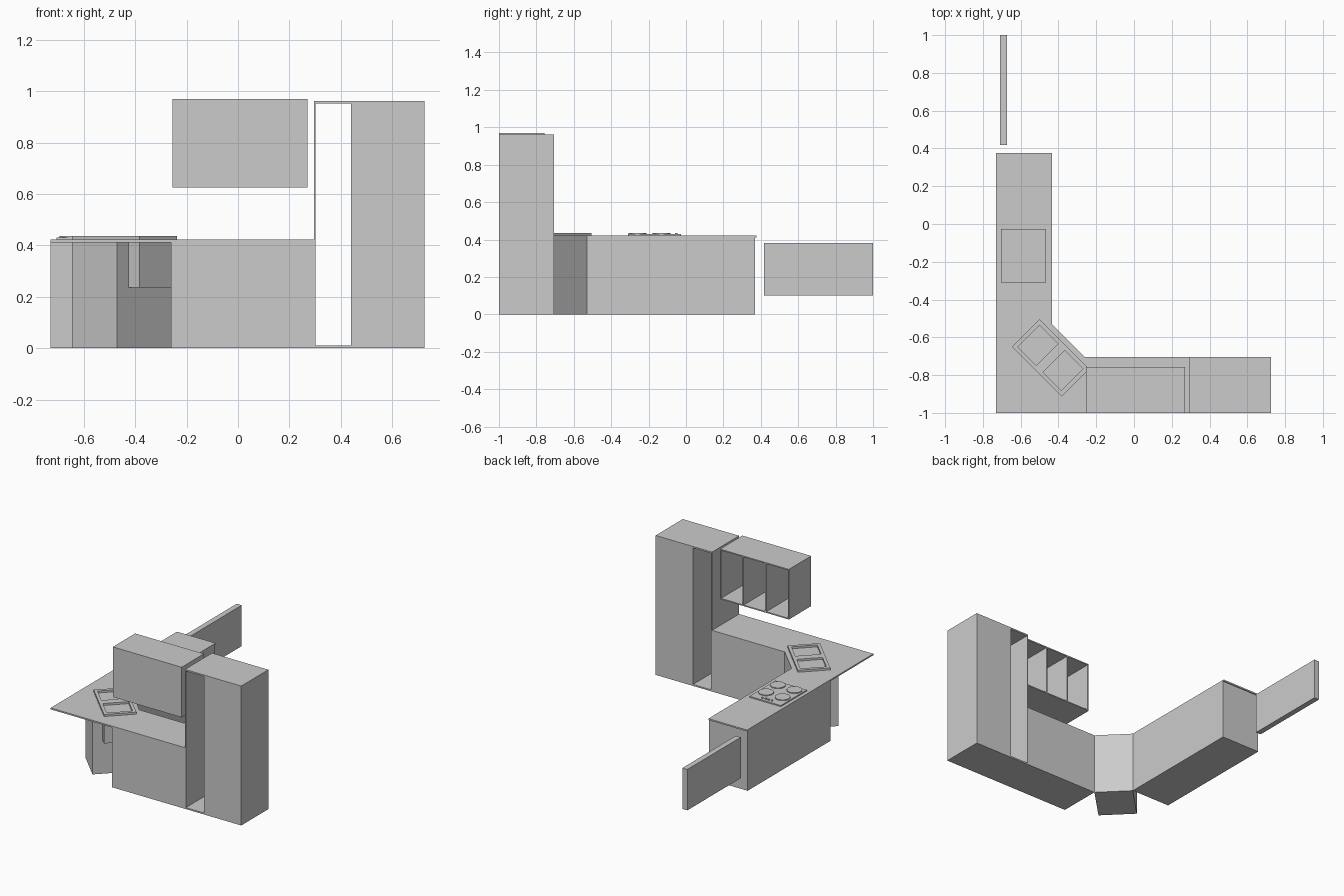
import bpy, bmesh, math
from mathutils import Matrix, Vector

cube = bpy.data.objects.get("Cube")
if cube:
    bpy.data.objects.remove(cube)

grey = bpy.data.materials.new("plain_grey")
grey.use_nodes = True
COLOUR = (0.6, 0.6, 0.6, 1)
grey.diffuse_color = COLOUR
grey.node_tree.nodes["Principled BSDF"].inputs["Base Color"].default_value = COLOUR


def finish(name, bm, matrix=None):
    bmesh.ops.recalc_face_normals(bm, faces=bm.faces)
    mesh = bpy.data.meshes.new(name)
    bm.to_mesh(mesh)
    bm.free()
    mesh.materials.append(grey)
    obj = bpy.data.objects.new(name, mesh)
    if matrix:
        obj.matrix_world = matrix
    bpy.context.collection.objects.link(obj)
    return obj


def prism(name, outline, z0, z1):
    """Upright solid with a flat outline."""
    bm = bmesh.new()
    base = bm.faces.new([bm.verts.new((x, y, z0)) for x, y in outline])
    new = bmesh.ops.extrude_face_region(bm, geom=[base], use_keep_orig=True)["geom"]
    verts = [v for v in new if isinstance(v, bmesh.types.BMVert)]
    bmesh.ops.translate(bm, verts=verts, vec=(0, 0, z1 - z0))
    return finish(name, bm)


def box(name, x0, x1, y0, y1, z0, z1):
    return prism(name, [(x0, y0), (x1, y0), (x1, y1), (x0, y1)], z0, z1)


def disc(name, x, y, z0, z1, radius, sides):
    ring = [2 * math.pi * i / sides for i in range(sides)]
    return prism(name, [(x + radius * math.cos(a), y + radius * math.sin(a)) for a in ring], z0, z1)


def slab_with_openings(name, us, vs, depth, matrix, pocket=None):
    """Slab below local z = 0; odd grid cells are pockets, or holes right through."""
    bm = bmesh.new()
    grid = [[bm.verts.new((u, v, 0)) for v in vs] for u in us]
    cells, openings = [], []
    for i in range(len(us) - 1):
        for j in range(len(vs) - 1):
            is_open = i % 2 and j % 2
            if is_open and pocket is None:
                continue
            face = bm.faces.new((grid[i][j], grid[i + 1][j], grid[i + 1][j + 1], grid[i][j + 1]))
            cells.append(face)
            if is_open:
                openings.append(face)
    new = bmesh.ops.extrude_face_region(bm, geom=cells, use_keep_orig=True)["geom"]
    back = [v for v in new if isinstance(v, bmesh.types.BMVert)]
    bmesh.ops.translate(bm, verts=back, vec=(0, 0, -depth))
    if openings:
        floors = bmesh.ops.extrude_discrete_faces(bm, faces=openings)["faces"]
        verts = list({v for f in floors for v in f.verts})
        bmesh.ops.translate(bm, verts=verts, vec=(0, 0, -pocket))
    return finish(name, bm, matrix)


LEFT, BACK, FRONT = -0.73, -1.0, -0.705
CORNER_A, CORNER_B = (-0.435, -0.53), (-0.26, FRONT)
UNDER, TOP = 0.412, 0.422

# Base cabinets: long run, short run and diagonal corner unit
box("long_base_cabinet", LEFT, CORNER_A[0], CORNER_A[1], 0.37, 0, UNDER)
box("short_base_cabinet", CORNER_B[0], 0.295, BACK, FRONT, 0, UNDER)
d = 0.21
prism("corner_cabinet", [CORNER_A, (CORNER_A[0] - d, CORNER_A[1] - d),
                         (CORNER_B[0] - d, CORNER_B[1] - d), CORNER_B], 0, UNDER)

# Worktop over all three
prism("worktop", [(LEFT, BACK), (0.295, BACK), (0.295, FRONT), CORNER_B, CORNER_A,
                  (CORNER_A[0], 0.377), (LEFT, 0.377)], UNDER, TOP)

# Double sink turned into the corner
turn = Matrix.Translation((-0.442, -0.709, 0.436)) @ Matrix.Rotation(-math.pi / 4, 4, "Z")
slab_with_openings("double_sink", [-0.186, -0.163, -0.025, 0.025, 0.163, 0.186],
                   [-0.103, -0.082, 0.082, 0.103], 0.2, turn, pocket=0.0135)

# Cooktop with four burners and a row of knobs
box("cooktop", -0.705, -0.465, -0.31, -0.027, TOP, 0.43)
for x in (-0.646, -0.52):
    for y in (-0.259, -0.131):
        disc("burner", x, y, 0.43, 0.436, 0.048, 32)
for i in range(4):
    disc("knob", -0.62 + 0.024 * i, -0.052, 0.43, 0.436, 0.007, 12)

# Tall unit with an open niche running front to back
upright = Matrix.Rotation(math.pi / 2, 4, "X")
slab_with_openings("tall_unit", [0.295, 0.302, 0.44, 0.725], [0, 0.01, 0.952, 0.962],
                   FRONT - BACK, Matrix.Translation((0, BACK, 0)) @ upright)

# Wall cabinet with three compartments open towards the room
x0, x1, wall = -0.255, 0.27, 0.008
bay = (x1 - x0 - 4 * wall) / 3
us = []
for i in range(4):
    start = -x1 + i * (bay + wall)
    us += [start, start + wall]
facing_room = Matrix(((-1, 0, 0, 0), (0, 0, 1, -0.757), (0, 1, 0, 0), (0, 0, 0, 1)))
slab_with_openings("wall_cabinet", us, [0.624, 0.632, 0.962, 0.97],
                   0.243, facing_room, pocket=0.235)

# Free hanging panel beyond the long run
box("hanging_panel", -0.71, -0.672, 0.417, 1.0, 0.1, 0.382)
